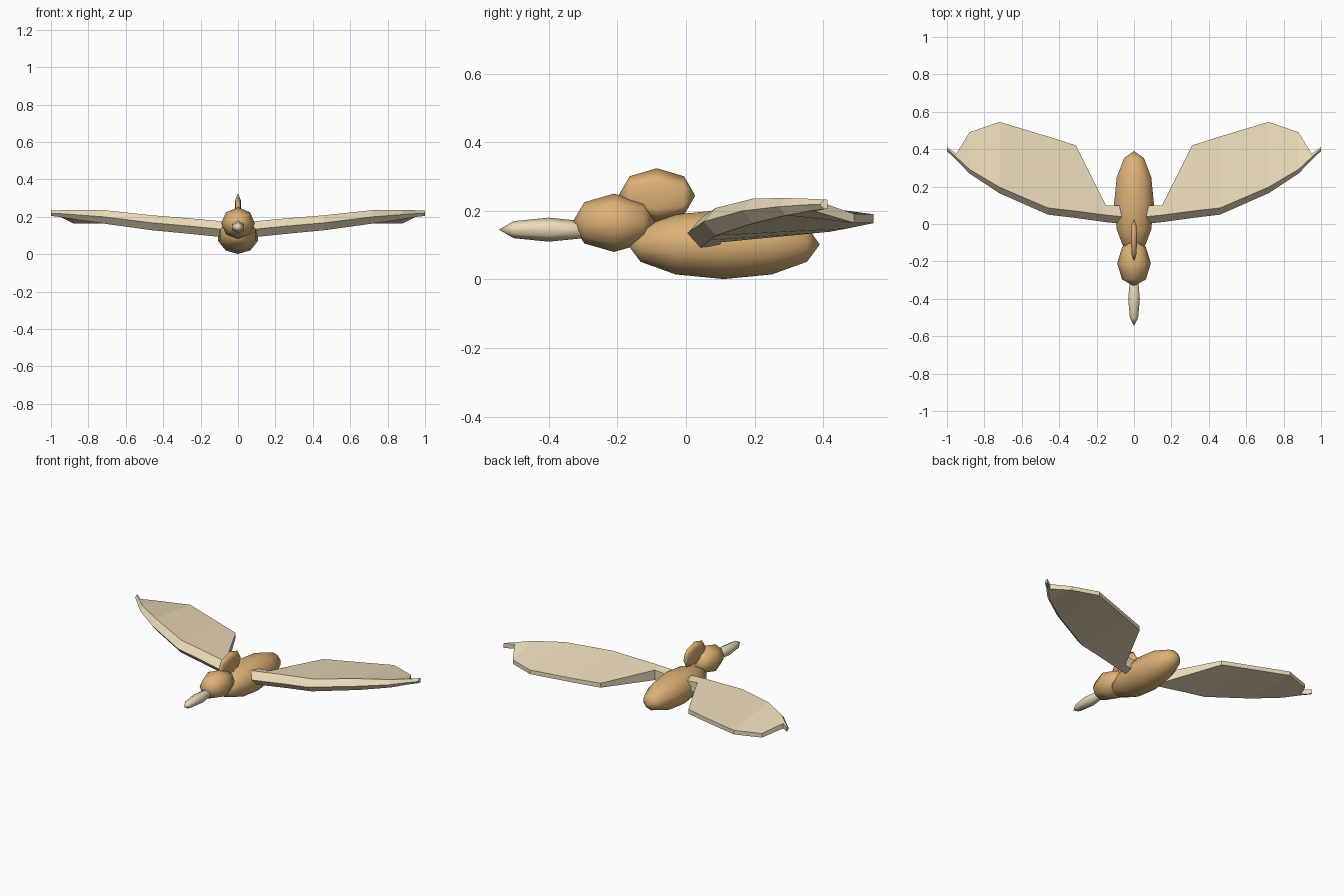
import bpy, bmesh
from mathutils import Matrix, Vector
from math import pi

if "Cube" in bpy.data.objects:
    bpy.data.objects.remove(bpy.data.objects["Cube"])


def material(name, color):
    m = bpy.data.materials.new(name)
    m.diffuse_color = color
    m.use_nodes = True
    m.node_tree.nodes["Principled BSDF"].inputs["Base Color"].default_value = m.diffuse_color
    return m


BROWN = material("brown", (0.72, 0.44, 0.18, 1))
TAN = material("tan", (0.84, 0.71, 0.49, 1))


def add_object(name, bm, mat, smooth):
    bmesh.ops.recalc_face_normals(bm, faces=bm.faces)
    for f in bm.faces:
        f.smooth = smooth
    me = bpy.data.meshes.new(name)
    bm.to_mesh(me)
    bm.free()
    me.materials.append(mat)
    ob = bpy.data.objects.new(name, me)
    bpy.context.collection.objects.link(ob)
    return ob


def ellipsoid(name, center, radii, segments, rings, mat):
    # low-poly sphere with its poles along y
    bm = bmesh.new()
    bmesh.ops.create_uvsphere(bm, u_segments=segments, v_segments=rings, radius=1)
    bm.transform(Matrix.Translation(center) @ Matrix.Diagonal((*radii, 1))
                 @ Matrix.Rotation(pi / 2, 4, 'X'))
    add_object(name, bm, mat, True)


# Body, head, crest and beak
ellipsoid("body", (0, 0.11, 0.102), (0.112, 0.28, 0.101), 10, 6, BROWN)
ellipsoid("head", (0, -0.21, 0.165), (0.09, 0.122, 0.085), 8, 4, BROWN)
ellipsoid("crest", (0, -0.085, 0.244), (0.02, 0.112, 0.08), 6, 4, BROWN)
ellipsoid("beak", (0, -0.40, 0.145), (0.036, 0.145, 0.035), 6, 4, TAN)

# Wing stations: x, nose y, ridge z, ridge half height, trail y, trail z, trail half height
STATIONS = [
    (0.05, 0.000, 0.130, 0.042, 0.100, 0.130, 0.034),
    (0.15, 0.010, 0.140, 0.042, 0.100, 0.140, 0.032),
    (0.31, 0.032, 0.155, 0.041, 0.420, 0.153, 0.014),
    (0.46, 0.050, 0.168, 0.040, 0.468, 0.161, 0.013),
    (0.72, 0.165, 0.200, 0.036, 0.546, 0.177, 0.013),
    (0.88, 0.270, 0.212, 0.025, 0.490, 0.178, 0.013),
    (0.95, 0.342, 0.217, 0.018, 0.375, 0.215, 0.016),
    (1.00, 0.390, 0.219, 0.014, 0.412, 0.219, 0.013),
]


def wing(name, side):
    bm = bmesh.new()
    loops = []
    for x, ny, rz, rh, ty, tz, th in STATIONS:
        section = [(ny, rz), (ny + rh * 0.9, rz + rh), (ty, tz + th),
                   (ty, tz - th), (ny + rh * 0.9, rz - rh)]
        loops.append([bm.verts.new((side * x, y, z)) for y, z in section])
    for a, b in zip(loops, loops[1:]):
        for i in range(5):
            j = (i + 1) % 5
            bm.faces.new((a[i], a[j], b[j], b[i]))
    bm.faces.new(loops[0])
    bm.faces.new(loops[-1])
    add_object(name, bm, TAN, False)


wing("right_wing", 1)
wing("left_wing", -1)
